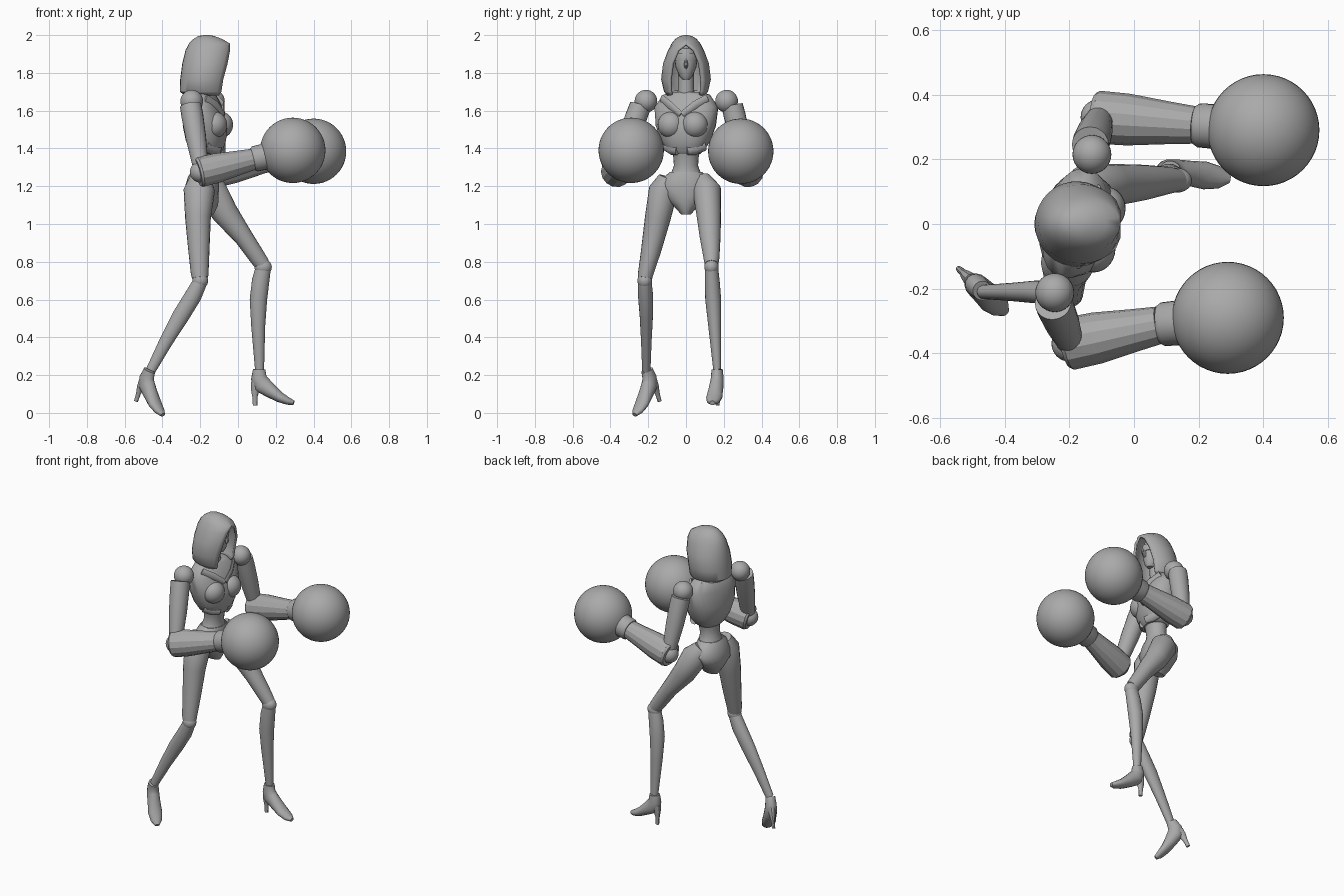
import bpy, bmesh, math
from mathutils import Vector, Matrix

cube = bpy.data.objects.get("Cube")
if cube:
    bpy.data.objects.remove(cube, do_unlink=True)

grey = bpy.data.materials.new("clay grey")
grey.use_nodes = True
grey.diffuse_color = (0.4, 0.4, 0.4, 1)
grey.node_tree.nodes["Principled BSDF"].inputs["Base Color"].default_value = (0.4, 0.4, 0.4, 1)

X, Y, Z = Vector((1, 0, 0)), Vector((0, 1, 0)), Vector((0, 0, 1))


def finish(name, bm, angle=40, matrix=None):
    """Turn a bmesh into a named, smoothed object."""
    bmesh.ops.recalc_face_normals(bm, faces=bm.faces)
    if matrix:
        bm.transform(matrix)
    mesh = bpy.data.meshes.new(name)
    bm.to_mesh(mesh)
    bm.free()
    mesh.materials.append(grey)
    obj = bpy.data.objects.new(name, mesh)
    bpy.context.collection.objects.link(obj)
    bpy.ops.object.select_all(action="DESELECT")
    obj.select_set(True)
    bpy.context.view_layer.objects.active = obj
    bpy.ops.object.shade_smooth_by_angle(angle=math.radians(angle))
    return obj


def loft(name, rings, side=Y, axis=None, sides=20, power=1.0, matrix=None, angle=40):
    """Skin rings (x, y, z, half width along side, half depth) along a path."""
    bm = bmesh.new()
    points = [Vector(r[:3]) for r in rings]
    loops = []
    for i, (p, ring) in enumerate(zip(points, rings)):
        t = axis or (points[min(i + 1, len(points) - 1)] - points[max(i - 1, 0)]).normalized()
        u = (side - t * side.dot(t)).normalized()
        v = t.cross(u)
        loop = []
        for k in range(sides):
            c, s = math.cos(math.tau * k / sides), math.sin(math.tau * k / sides)
            c = math.copysign(abs(c) ** power, c)
            s = math.copysign(abs(s) ** power, s)
            loop.append(bm.verts.new(p + u * c * ring[3] + v * s * ring[4]))
        loops.append(loop)
    for a, b in zip(loops, loops[1:]):
        for k in range(sides):
            n = (k + 1) % sides
            bm.faces.new((a[k], a[n], b[n], b[k]))
    bm.faces.new(loops[0])
    bm.faces.new(loops[-1])
    return finish(name, bm, angle, matrix)


def ball(name, centre, radii, matrix=None, segments=32):
    bm = bmesh.new()
    bmesh.ops.create_uvsphere(bm, u_segments=segments, v_segments=segments // 2, radius=1)
    bm.transform(Matrix.Translation(centre) @ Matrix.Diagonal((*radii, 1)))
    return finish(name, bm, 40, matrix)


# Torso, turned a little to one side
pivot = Vector((-0.175, 0, 0))
turn = Matrix.Translation(pivot) @ Matrix.Rotation(math.radians(-14), 4, "Z") @ Matrix.Translation(-pivot)
loft("chest", [(-.19, 0, 1.70, .07, .05), (-.19, 0, 1.685, .125, .065), (-.183, 0, 1.62, .172, .09),
               (-.172, 0, 1.52, .16, .115), (-.17, 0, 1.44, .13, .102), (-.165, 0, 1.39, .10, .082),
               (-.165, 0, 1.37, .075, .065)], axis=Z, sides=24, power=.85, matrix=turn)
for name, s in (("left", 1), ("right", -1)):
    ball(name + "_bust", (-.105, s * .065, 1.525), (.065, .07, .07), turn)
    # Raised collar strip running from shoulder to breastbone
    loft(name + "_collar", [(-.14, s * .125, 1.665, .022, .008), (-.095, s * .07, 1.63, .022, .008),
                            (-.075, s * .004, 1.58, .016, .008)], side=Z, sides=8, matrix=turn)
    # Lower rib points either side of the breastbone
    loft(name + "_rib", [(-.15, s * .10, 1.42, .035, .03), (-.115, s * .06, 1.40, .035, .025),
                         (-.09, s * .025, 1.39, .026, .015)], side=Z, sides=10, matrix=turn)

loft("waist", [(-.165, 0, 1.42, .085, .07), (-.17, 0, 1.36, .068, .06), (-.175, 0, 1.31, .064, .058),
               (-.18, 0, 1.27, .078, .066), (-.18, 0, 1.24, .10, .075)], axis=Z)
loft("pelvis", [(-.18, 0, 1.275, .085, .068), (-.185, 0, 1.25, .115, .08), (-.19, 0, 1.20, .148, .09),
                (-.195, 0, 1.15, .13, .092), (-.185, 0, 1.10, .07, .08), (-.18, 0, 1.05, .025, .05)], axis=Z)

# Neck and head
loft("neck", [(-.185, 0, 1.62, .055, .055), (-.18, 0, 1.72, .042, .045), (-.175, 0, 1.82, .042, .045)])
loft("head", [(-.125, 0, 1.765, .018, .02), (-.135, 0, 1.785, .036, .042), (-.15, 0, 1.83, .055, .065),
              (-.155, 0, 1.88, .062, .075), (-.16, 0, 1.93, .05, .068), (-.165, 0, 1.955, .02, .03)], axis=Z)
loft("nose", [(-.085, 0, 1.88, .006, .008), (-.08, 0, 1.84, .011, .014), (-.088, 0, 1.825, .006, .008)], sides=8)
loft("brow_mask", [(-.156, 0, 1.862, .064, .078), (-.156, 0, 1.885, .067, .081),
                   (-.157, 0, 1.905, .063, .078)], axis=Z)

# Hood: open arcs of (z, back x, edge x, half width, opening half width)
rows = [(1.68, -.28, -.10, .10, .078), (1.70, -.308, -.088, .116, .085), (1.765, -.306, -.078, .132, .086),
        (1.85, -.295, -.055, .122, .074), (1.92, -.278, -.042, .095, .043), (1.955, -.26, -.042, .077, 0),
        (1.98, -.235, -.085, .056, 0), (1.995, -.21, -.125, .032, 0), (2.0, -.18, -.15, .01, 0)]
bm = bmesh.new()
steps, arcs = 24, []
for z, back, edge, half, gap in rows:
    start = math.asin(gap / half)
    rx = (edge - back) / (1 + math.cos(start))
    arc = []
    for k in range(steps + 1):
        a = start + (math.tau - 2 * start) * k / steps
        arc.append(bm.verts.new((back + rx + rx * math.cos(a), half * math.sin(a), z)))
    arcs.append(arc)
for a, b in zip(arcs, arcs[1:]):
    for k in range(steps):
        bm.faces.new((a[k], a[k + 1], b[k + 1], b[k]))
bm.faces.new(arcs[-1][:-1])
bmesh.ops.remove_doubles(bm, verts=bm.verts, dist=.0005)
hood = finish("hood", bm, 45)
shell = hood.modifiers.new("thickness", "SOLIDIFY")
shell.thickness, shell.offset = .014, -1


# Arms with ball shoulders, flared forearms and round gloves
def arm(name, shoulder, elbow, wrist, glove):
    sh, el, wr, gl = map(Vector, (shoulder, elbow, wrist, glove))
    out = math.copysign(1, sh.y)
    ball(name + "_shoulder", sh, (.06, .06, .06))
    top = sh + Vector((-.005, out * .03, -.025))
    low = el + Vector((.005, 0, .01))
    path = [(0, .057), (.15, .058), (.5, .054), (.85, .044), (1, .04)]
    loft(name + "_upper_arm", [(*top.lerp(low, t), r, r) for t, r in path], side=X)
    ball(name + "_elbow", el, (.055, .055, .055))
    path = [(-.04, .074), (0, .082), (.3, .08), (.7, .066), (.96, .058)]
    loft(name + "_forearm", [(*el.lerp(wr, t), r, r) for t, r in path], sides=14, angle=25)
    path = [(-.06, .06), (0, .068), (.2, .069), (.36, .082), (.5, .108), (.62, .138)]
    loft(name + "_cuff", [(*wr.lerp(gl, t), r, r) for t, r in path], sides=24)
    ball(name + "_glove", gl, (.173, .173, .173), segments=48)


arm("right", (-.245, -.212, 1.65), (-.20, -.37, 1.275), (.09, -.31, 1.345), (.29, -.29, 1.39))
arm("left", (-.13, .215, 1.65), (-.11, .33, 1.275), (.20, .305, 1.345), (.40, .29, 1.385))

# Legs, the left one forward and the right one trailing
loft("left_thigh", [(-.175, .085, 1.24, .045, .05), (-.14, .11, 1.18, .075, .08), (-.07, .12, 1.06, .066, .07),
                    (.03, .128, .93, .055, .05), (.105, .135, .82, .042, .044), (.13, .135, .785, .036, .04)])
loft("right_thigh", [(-.2, -.095, 1.245, .05, .055), (-.205, -.12, 1.18, .077, .083),
                     (-.212, -.15, 1.03, .068, .068), (-.207, -.185, .86, .053, .056),
                     (-.203, -.213, .74, .041, .047), (-.201, -.217, .715, .038, .043)])
ball("left_knee", (.133, .135, .772), (.046, .038, .042))
ball("right_knee", (-.2, -.218, .7), (.042, .039, .042))
loft("left_shin", [(.135, .135, .775, .034, .04), (.12, .139, .70, .039, .046), (.108, .144, .60, .042, .046),
                   (.107, .152, .46, .034, .037), (.114, .165, .23, .021, .024)])
loft("right_shin", [(-.2, -.218, .695, .036, .038), (-.237, -.214, .62, .04, .045), (-.305, -.21, .51, .035, .045),
                    (-.38, -.21, .38, .028, .036), (-.462, -.21, .225, .022, .026)])


# High heeled shoes, modelled from the ankle and then aimed
def shoe(name, ankle, yaw, pitch):
    place = (Matrix.Translation(ankle) @ Matrix.Rotation(math.radians(yaw), 4, "Z")
             @ Matrix.Rotation(math.radians(pitch), 4, "Y"))
    loft(name + "_shoe", [(0, 0, .005, .03, .033), (-.002, 0, -.04, .034, .042), (.015, 0, -.075, .037, .048),
                          (.06, 0, -.108, .039, .038), (.11, 0, -.142, .043, .028),
                          (.155, 0, -.163, .034, .02), (.185, 0, -.172, .014, .012)], sides=16, matrix=place)
    loft(name + "_heel", [(-.012, 0, -.06, .026, .032), (-.02, 0, -.10, .02, .024), (-.023, 0, -.14, .012, .014),
                          (-.022, 0, -.185, .01, .012)], axis=Z, sides=10, matrix=place)


shoe("left", (.112, .165, .225), -8, 0)
shoe("right", (-.47, -.205, .222), -43, 24)
